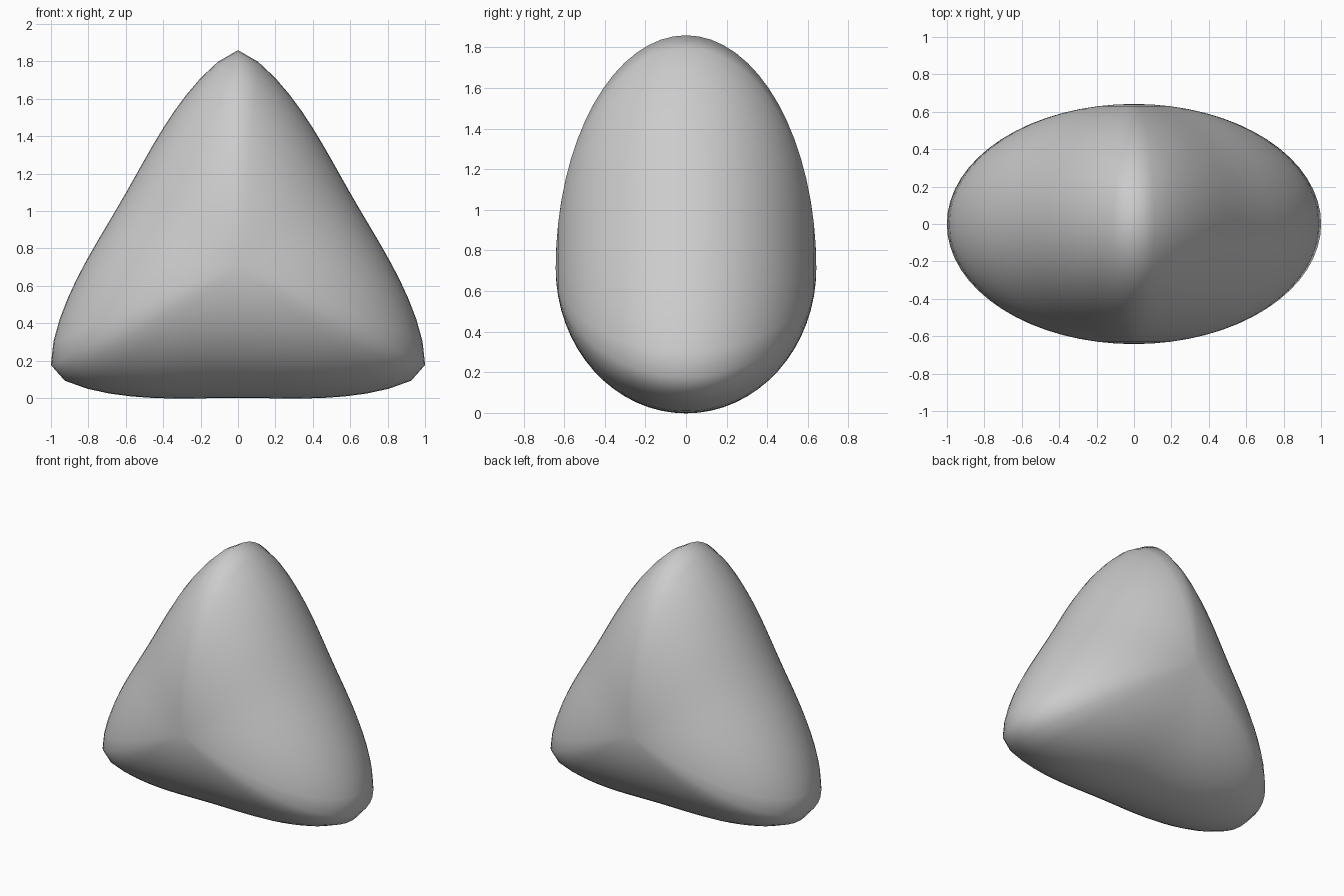
import bpy, bmesh
from math import sin, cos, pi

if "Cube" in bpy.data.objects:
    bpy.data.objects.remove(bpy.data.objects["Cube"])

# Supershape: three-lobed outline in xz, elliptical profile along y
SEGS, RINGS = 64, 32
TIP_R, HALF_DEPTH, CENTRE_Z = 1.148, 0.642, 0.712
N, N1 = 1.4, 0.435
PROFILE = 2.0


def outline(a):
    """Radius at angle a measured from the top corner."""
    t = 3 * a / 4
    return TIP_R * (abs(cos(t)) ** N + abs(sin(t)) ** N) ** (-1 / N1)


bm = bmesh.new()

# Rings from front pole to back pole
rings = []
for k in range(1, RINGS):
    p = pi * k / RINGS
    s, y = sin(p) ** (2 / PROFILE), -HALF_DEPTH * cos(p)
    if PROFILE != 2:
        y = -HALF_DEPTH * abs(cos(p)) ** (2 / PROFILE) * (1 if cos(p) > 0 else -1)
    ring = []
    for i in range(SEGS):
        a = 2 * pi * i / SEGS
        r = outline(a) * s
        ring.append(bm.verts.new((r * sin(a), y, CENTRE_Z + r * cos(a))))
    rings.append(ring)
front = bm.verts.new((0, -HALF_DEPTH, CENTRE_Z))
back = bm.verts.new((0, HALF_DEPTH, CENTRE_Z))

# Quads between rings, triangle fans at the poles
for i in range(SEGS):
    j = (i + 1) % SEGS
    for lo, hi in zip(rings, rings[1:]):
        bm.faces.new((lo[i], lo[j], hi[j], hi[i]))
    bm.faces.new((front, rings[0][j], rings[0][i]))
    bm.faces.new((back, rings[-1][i], rings[-1][j]))
bmesh.ops.recalc_face_normals(bm, faces=bm.faces)
for f in bm.faces:
    f.smooth = True

mesh = bpy.data.meshes.new("rounded_wedge")
bm.to_mesh(mesh)
bm.free()
body = bpy.data.objects.new("rounded_wedge", mesh)
bpy.context.collection.objects.link(body)
